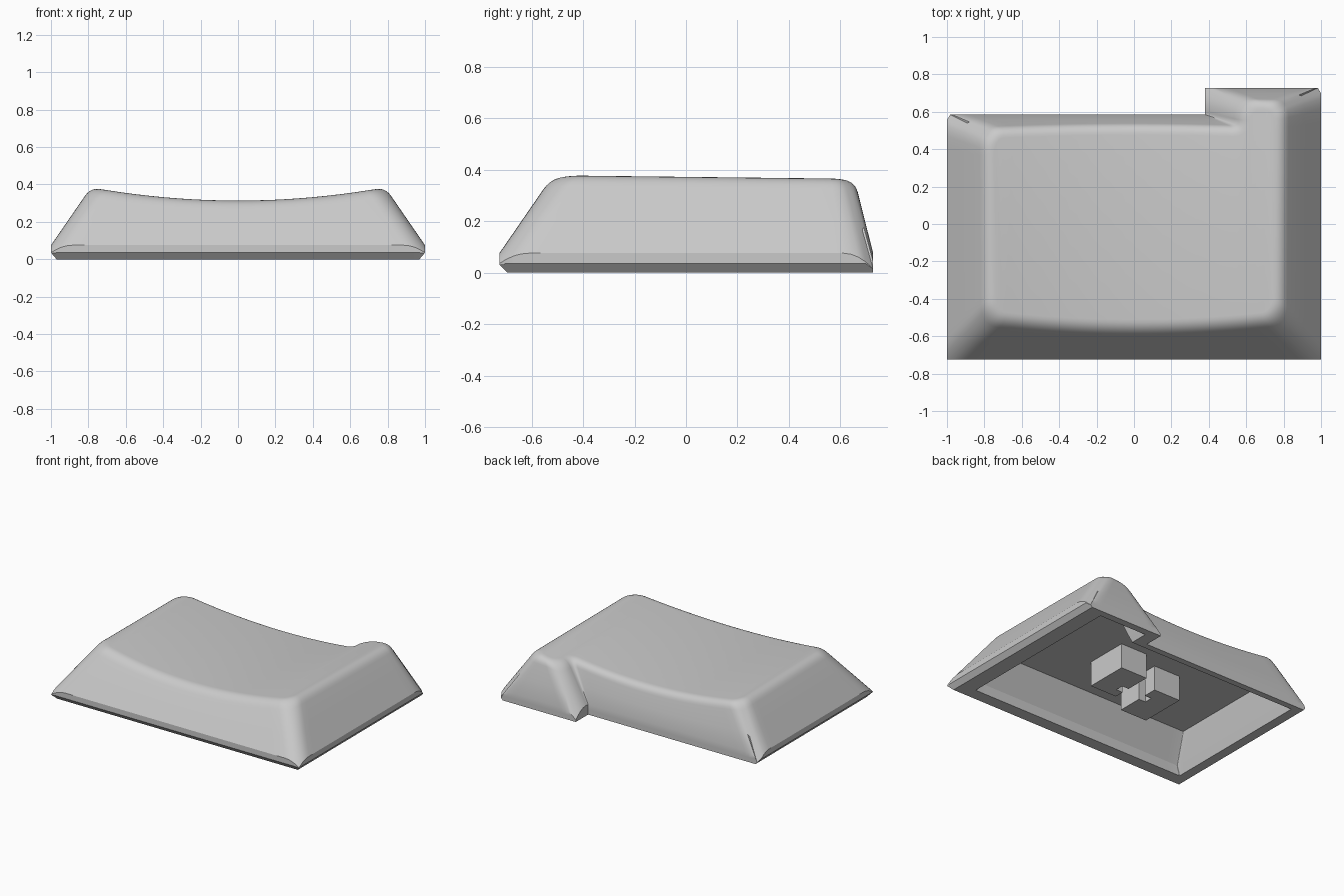
import bpy, bmesh, math
from mathutils import Vector

if "Cube" in bpy.data.objects:
    bpy.data.objects.remove(bpy.data.objects["Cube"])

# One grey plastic
GREY = (0.59, 0.59, 0.59, 1)
plastic = bpy.data.materials.new("grey plastic")
plastic.use_nodes = True
plastic.diffuse_color = GREY
plastic.node_tree.nodes["Principled BSDF"].inputs["Base Color"].default_value = GREY

# Stepped outlines, counter-clockwise, with inward signs for each corner
FOOT = [(-1, -.725), (1, -.725), (1, .727), (.38, .727), (.38, .585), (-1, .585)]
TOP = [(-.79, -.515), (.79, -.515), (.79, .65), (.6, .65), (.6, .505), (-.79, .505)]
HOLE = [(-.9, -.605), (.855, -.605), (.855, .675), (.47, .675), (.47, .54), (-.9, .54)]
LEDGE = [(-.88, -.605), (.84, -.605), (.84, .66), (.5, .66), (.5, .52), (-.88, .52)]
CEILING = [(-.835, -.49), (.79, -.49), (.79, .61), (.57, .61), (.57, .47), (-.835, .47)]
INWARD = [(1, 1), (-1, 1), (-1, -1), (1, -1), (1, -1), (1, -1)]
CONCAVE = 4
FOOT_LEG, HOLE_LEG = .115, .005
FOOT_RADII = [FOOT_LEG] * 4 + [.01, FOOT_LEG]
HOLE_RADII = [HOLE_LEG] * 6
TOP_RADII = [.11, .11, .09, .1, .04, .11]
LIP_Z, TOP_Z, EDGE, BEND = .075, .38, .05, .15
CHAMFER_X, CHAMFER_Z = .97, .035


def outline(corners, radii, inset=0, square=False, arc=8, cuts=20):
    """Outline with a constant point count; corners are arcs or square legs."""
    pts = [Vector(c) + inset * Vector(s) for c, s in zip(corners, INWARD)]
    arcs = []
    for i, p in enumerate(pts):
        u = (p - pts[i - 1]).normalized()
        v = (pts[(i + 1) % len(pts)] - p).normalized()
        r = max(.003, radii[i] + (inset if i == CONCAVE else -inset))
        c = p + r * (v - u)
        steps = [k / arc for k in range(arc + 1)]
        if square:
            arcs.append([p - r * u * max(0, 1 - 2 * s) + r * v * max(0, 2 * s - 1)
                         for s in steps])
        else:
            arcs.append([c + r * (u * math.sin(s * math.pi / 2) - v * math.cos(s * math.pi / 2))
                         for s in steps])
    ring = []
    for a, b in zip(arcs, arcs[1:] + arcs[:1]):
        ring += a + [a[-1].lerp(b[0], k / cuts) for k in range(1, cuts)]
    return ring


def dish(p):
    return .307 + .115 * p.x ** 2 - .013 * p.y


def level(ring, z):
    return [Vector((p.x, p.y, z)) for p in ring]


def chamfered(p, z):
    """Keep a low point behind the undercut along the two sides."""
    limit = CHAMFER_X + (1 - CHAMFER_X) * min(1, z / CHAMFER_Z)
    return Vector((max(-limit, min(limit, p.x)), p.y, z))


def lip(p):
    """Lip height, dipping toward every outer corner."""
    z = LIP_Z
    for i, c in enumerate(FOOT):
        near = 1 - (p - Vector(c)).length / FOOT_LEG
        if i != CONCAVE and near > 0:
            z -= (.04 if c[1] < 0 else .06) * near ** 2
    return z


def finish(name, bm):
    bmesh.ops.recalc_face_normals(bm, faces=bm.faces)
    mesh = bpy.data.meshes.new(name)
    bm.to_mesh(mesh)
    bm.free()
    mesh.materials.append(plastic)
    obj = bpy.data.objects.new(name, mesh)
    bpy.context.collection.objects.link(obj)
    return obj


foot = outline(FOOT, FOOT_RADII, square=True)
foot_in = outline(FOOT, FOOT_RADII, EDGE, square=True)
top = level(outline(TOP, TOP_RADII), TOP_Z)
top_in = level(outline(TOP, TOP_RADII, EDGE), TOP_Z)
lip_ring = [chamfered(p, lip(p)) for p in foot]
lip_in = [Vector((p.x, p.y, q.z)) for p, q in zip(foot_in, lip_ring)]

# Hollow underside, rim and lip, from the ceiling outward
rings = [
    level(outline(CEILING, HOLE_RADII), .262),
    level(outline(LEDGE, HOLE_RADII), .07),
    level(outline(HOLE, HOLE_RADII), 0),
    [chamfered(Vector((p.x, max(p.y, -.695))), 0) for p in foot],
    [chamfered(p, min(CHAMFER_Z, p.z * .9)) for p in lip_ring],
    lip_ring,
]

# Sloped walls meeting the scooped top through a rounded edge
columns = []
for a, b, ai, bi in zip(lip_ring, top, lip_in, top_in):
    t = 1
    for _ in range(12):
        t = (dish(a.lerp(b, t)) - a.z) / (TOP_Z - a.z)
    low, edge, inner = a.lerp(b, t - BEND), a.lerp(b, t), ai.lerp(bi, t)
    inner.z = dish(inner)
    bend = [low.lerp(edge, k / 6).lerp(edge.lerp(inner, k / 6), k / 6) for k in range(7)]
    columns.append([a.lerp(b, (t - BEND) / 2)] + bend)
rings += [list(r) for r in zip(*columns)]

bm = bmesh.new()
loops = [[bm.verts.new(p) for p in ring] for ring in rings]
for lo, hi in zip(loops, loops[1:]):
    for i in range(len(lo)):
        bm.faces.new((lo[i - 1], lo[i], hi[i], hi[i - 1]))
bm.faces.new(loops[0])
scoop = [bm.faces.new(loops[-1])]

# Slice the scooped face into strips that follow its curve
for k in range(1, 32):
    geom = set(scoop)
    for f in scoop:
        geom.update(f.edges)
        geom.update(f.verts)
    cut = bmesh.ops.bisect_plane(bm, geom=list(geom), dist=1e-5,
                                 plane_co=(-.8 + k * .05, 0, 0), plane_no=(1, 0, 0))
    scoop = [g for g in cut["geom"] if isinstance(g, bmesh.types.BMFace)]
cap = finish("keycap_shell", bm)
cap.data.shade_smooth()
cap.data.set_sharp_from_angle(angle=math.radians(30))


def box(name, x0, x1, y0, y1, z0, z1):
    bm = bmesh.new()
    bmesh.ops.create_cube(bm, size=1)
    for v in bm.verts:
        v.co = ((x0 + x1) / 2 + v.co.x * (x1 - x0),
                (y0 + y1) / 2 + v.co.y * (y1 - y0),
                (z0 + z1) / 2 + v.co.z * (z1 - z0))
    return finish(name, bm)


# Mounting stem: two staggered blocks with a slot notched into both
blocks = [
    box("stem_left_block", .005, .22, -.18, .135, .08, .27),
    box("stem_right_block", -.35, -.135, -.295, .05, .08, .27),
]
slot = box("stem_slot", -.19, .06, -.11, -.05, 0, .25)
slot.hide_render = True
slot.hide_viewport = True
for block in blocks:
    mod = block.modifiers.new("slot", "BOOLEAN")
    mod.operation = "DIFFERENCE"
    mod.solver = "EXACT"
    mod.object = slot
